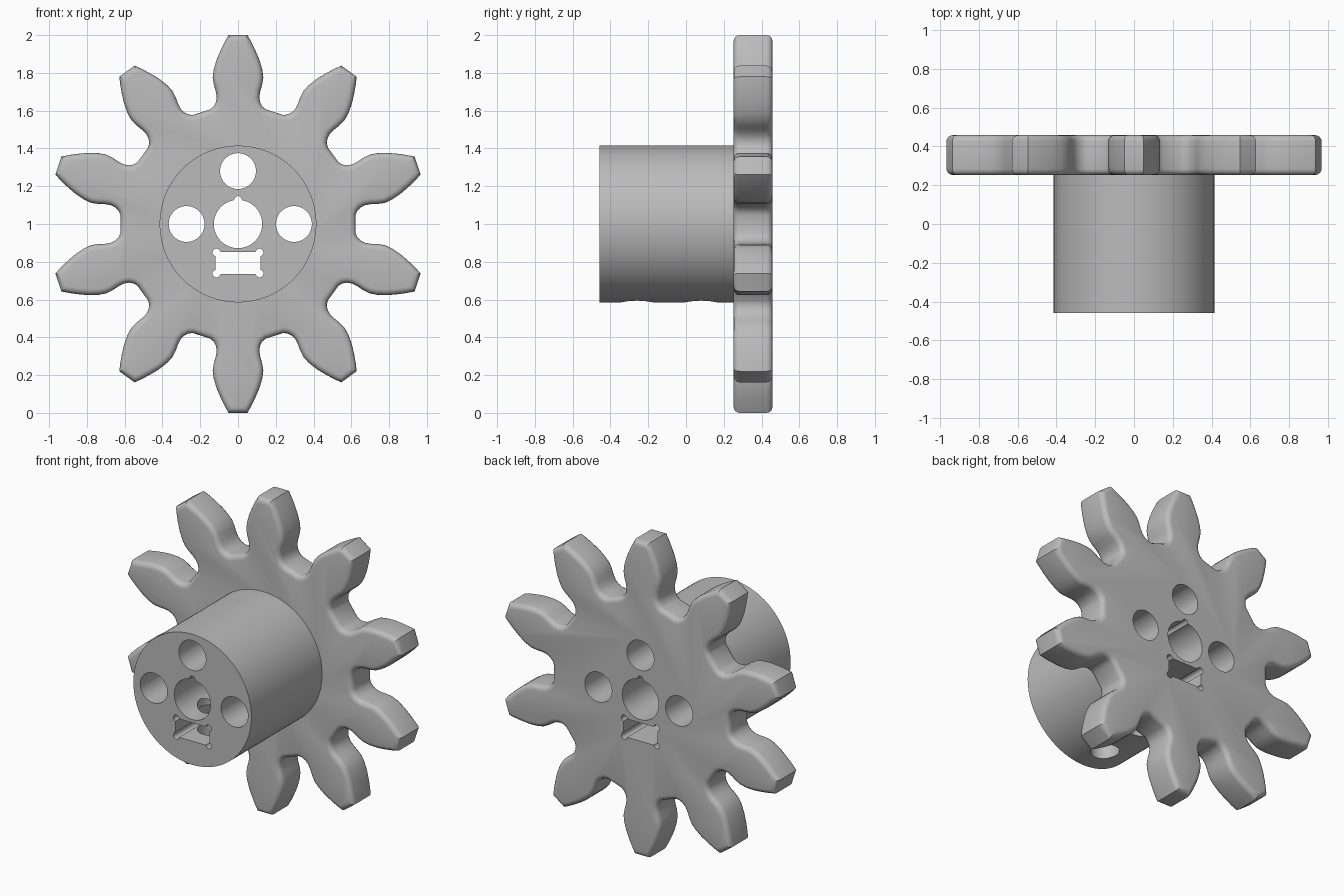
import bpy, bmesh, math
from mathutils import Vector, Matrix

cube = bpy.data.objects.get("Cube")
if cube:
    bpy.data.objects.remove(cube, do_unlink=True)

TEETH = 10
FRONT, SEAT, BACK = -0.458, 0.252, 0.458
MID_Z = 1.0

grey = bpy.data.materials.new("light grey plastic")
grey.use_nodes = True
colour = (0.5, 0.5, 0.5, 1)
grey.diffuse_color = colour
grey.node_tree.nodes["Principled BSDF"].inputs["Base Color"].default_value = colour


def make_object(name, bm):
    bmesh.ops.recalc_face_normals(bm, faces=bm.faces)
    mesh = bpy.data.meshes.new(name)
    bm.to_mesh(mesh)
    bm.free()
    obj = bpy.data.objects.new(name, mesh)
    bpy.context.collection.objects.link(obj)
    mesh.materials.append(grey)
    return obj


def prism(points, y0, y1):
    """Extrude an x-z outline along y."""
    bm = bmesh.new()
    face = bm.faces.new([bm.verts.new((x, y0, z)) for x, z in points])
    out = bmesh.ops.extrude_face_region(bm, geom=[face])
    moved = [v for v in out["geom"] if isinstance(v, bmesh.types.BMVert)]
    bmesh.ops.translate(bm, verts=moved, vec=(0, y1 - y0, 0))
    return bm


def circle(x, z, r, n=48):
    return [(x + r * math.cos(math.tau * i / n), z + r * math.sin(math.tau * i / n))
            for i in range(n)]


# Gear wheel: one tooth flank (half width, radius), mirrored and repeated
flank = [(0.05, 1.0), (0.07, 0.965), (0.092, 0.92), (0.114, 0.868), (0.129, 0.815),
         (0.134, 0.775), (0.128, 0.738), (0.118, 0.703), (0.113, 0.672),
         (0.117, 0.645), (0.129, 0.622), (0.147, 0.607)]
tooth = [(-w, r) for w, r in reversed(flank)] + flank
outline = []
for i in range(TEETH):
    turn = Matrix.Rotation(-math.tau * i / TEETH, 2)
    for w, r in tooth:
        p = turn @ Vector((w, r))
        outline.append((p.x, p.y + MID_Z))
bm = prism(outline, SEAT, BACK)
rims = [e for e in bm.edges if abs(e.verts[0].co.y - e.verts[1].co.y) < 0.001]
bmesh.ops.bevel(bm, geom=rims, offset=0.032, offset_type='OFFSET', segments=4,
                profile=0.5, affect='EDGES', clamp_overlap=False)
gear = make_object("gear_wheel", bm)

# Hub
hub = make_object("hub", prism(circle(0, MID_Z, 0.415, 96), FRONT, SEAT + 0.002))

# Cutters along the axle: bore, its notch, three round holes, nut slot with corner reliefs
shapes = [circle(0, MID_Z, 0.128), circle(0, MID_Z + 0.128, 0.02, 16),
          circle(0, 1.28, 0.095), circle(-0.272, MID_Z, 0.095), circle(0.296, MID_Z, 0.095),
          [(-0.12, 0.735), (0.12, 0.735), (0.12, 0.852), (-0.12, 0.852)]]
shapes += [circle(x, z, 0.021, 16) for x in (-0.114, 0.114) for z in (0.738, 0.849)]
cutters = [make_object("hole_cutter", prism(s, FRONT - 0.1, BACK + 0.1)) for s in shapes]

# Cutters for the two set-screw holes, from the bore down through the hub
screws = []
for y in (-0.26, 0.08):
    bm = bmesh.new()
    bmesh.ops.create_cone(bm, cap_ends=True, segments=32, radius1=0.085, radius2=0.085,
                          depth=0.5, matrix=Matrix.Translation((0, y, 0.75)))
    screws.append(make_object("screw_cutter", bm))


def finish(obj, tools):
    """Cut the holes, then smooth the curved faces."""
    bpy.ops.object.select_all(action='DESELECT')
    obj.select_set(True)
    bpy.context.view_layer.objects.active = obj
    for tool in tools:
        mod = obj.modifiers.new("cut", 'BOOLEAN')
        mod.operation, mod.solver, mod.object = 'DIFFERENCE', 'EXACT', tool
        bpy.ops.object.modifier_apply(modifier=mod.name)
    bpy.ops.object.shade_smooth_by_angle(angle=math.radians(32))


finish(gear, cutters)
finish(hub, cutters + screws)
for tool in cutters + screws:
    bpy.data.objects.remove(tool, do_unlink=True)
